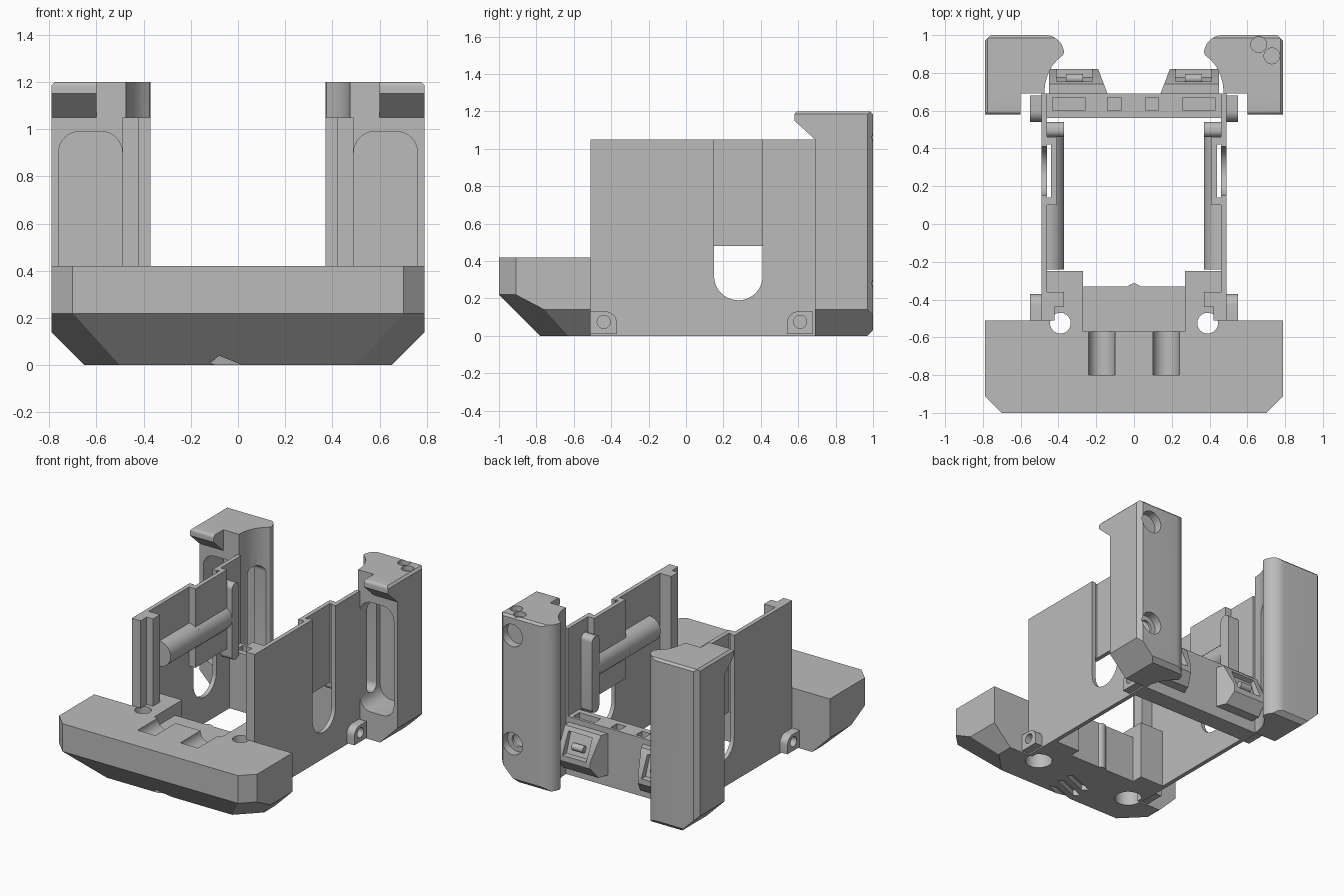
import bpy, bmesh, math
from mathutils import Vector, Matrix

old = bpy.data.objects.get("Cube")
if old:
    bpy.data.objects.remove(old, do_unlink=True)

grey = bpy.data.materials.new("plain grey plastic")
grey.use_nodes = True
grey.diffuse_color = (0.5, 0.5, 0.5, 1)
grey.node_tree.nodes["Principled BSDF"].inputs["Base Color"].default_value = (0.5, 0.5, 0.5, 1)
parts = []


def finish(bm, name, keep=True):
    bmesh.ops.recalc_face_normals(bm, faces=bm.faces[:])
    mesh = bpy.data.meshes.new(name)
    bm.to_mesh(mesh)
    bm.free()
    ob = bpy.data.objects.new(name, mesh)
    bpy.context.collection.objects.link(ob)
    if keep:
        mesh.materials.append(grey)
        parts.append(ob)
    else:
        ob.hide_render = True
    return ob


def prism(name, pts, axis, a, b, planes=(), keep=True):
    """Extrude a 2D outline along an axis, then trim it by outward planes."""
    place = {"x": lambda p, t: (t, p[0], p[1]),
             "y": lambda p, t: (p[0], t, p[1]),
             "z": lambda p, t: (p[0], p[1], t)}[axis]
    bm = bmesh.new()
    face = bm.faces.new([bm.verts.new(place(p, a)) for p in pts])
    ext = bmesh.ops.extrude_face_region(bm, geom=[face], use_keep_orig=True)
    move = Vector(place((0, 0), b - a))
    bmesh.ops.translate(bm, vec=move, verts=[v for v in ext["geom"] if isinstance(v, bmesh.types.BMVert)])
    for co, no in planes:
        bmesh.ops.bisect_plane(bm, geom=bm.verts[:] + bm.edges[:] + bm.faces[:], plane_co=co,
                               plane_no=no, clear_outer=True)
        bmesh.ops.holes_fill(bm, edges=[e for e in bm.edges if e.is_boundary], sides=0)
    return finish(bm, name, keep)


def rect(x0, y0, x1, y1):
    return [(x0, y0), (x1, y0), (x1, y1), (x0, y1)]


def box(name, lo, hi, planes=(), keep=True):
    return prism(name, rect(lo[0], lo[1], hi[0], hi[1]), "z", lo[2], hi[2], planes, keep)


def arc(cx, cy, r, a0, a1, n=16):
    angles = [math.radians(a0 + (a1 - a0) * i / n) for i in range(n + 1)]
    return [(cx + r * math.cos(t), cy + r * math.sin(t)) for t in angles]


def round_rect(x0, y0, x1, y1, r):
    return (arc(x1 - r, y1 - r, r, 0, 90, 8) + arc(x0 + r, y1 - r, r, 90, 180, 8)
            + arc(x0 + r, y0 + r, r, 180, 270, 8) + arc(x1 - r, y0 + r, r, 270, 360, 8))


def tube(cx, cy, r, axis, a, b):
    return prism("cutter", arc(cx, cy, r, 0, 348.75, 31), axis, a, b, keep=False)


def cut(ob, *cutters):
    for c in cutters:
        mod = ob.modifiers.new("cut", "BOOLEAN")
        mod.operation, mod.solver, mod.object = "DIFFERENCE", "EXACT", c
    bpy.context.view_layer.update()
    mesh = bpy.data.meshes.new_from_object(ob.evaluated_get(bpy.context.evaluated_depsgraph_get()))
    ob.modifiers.clear()
    ob.data = mesh
    mesh.materials.clear()
    mesh.materials.append(grey)
    for c in cutters:
        bpy.data.objects.remove(c, do_unlink=True)


def mirror(ob):
    """Rename the part as left and add its right-hand copy."""
    other = ob.copy()
    other.data = ob.data.copy()
    other.data.transform(Matrix.Diagonal((-1, 1, 1, 1)))
    other.data.flip_normals()
    base = ob.name
    ob.name, other.name = "left_" + base, "right_" + base
    bpy.context.collection.objects.link(other)
    parts.append(other)


# Front bumper with slanted underside and corners
trim = [((0, -1, .22), (0, -1, -1))]
for s in (-1, 1):
    trim += [((s * .7, -1, 0), (s, -1, 0)), ((s * .79, 0, .14), (s, 0, -1)),
             ((s * .7, -1, .22), (s, -1, -1.909))]
bumper = box("front_bumper", (-.79, -1, 0), (.79, -.51, .42), trim)
cutters = [box("cutter", (-.27, -.57, .34), (.27, -.4, .6), keep=False)]
for s in (-1, 1):
    cutters += [tube(s * .39, -.525, .055, "z", -.1, .6), tube(s * .39, -.525, .09, "z", -.1, .12),
                tube(s * .17, .42, .07, "y", -.8, -.55)]
# Slanted grooves under the bumper
for off in (-.09, 0, .09):
    cutters.append(prism("cutter", [(-.12, off - .7), (.08, off - .62), (.12, off - .65), (-.08, off - .73)],
                         "z", -.1, .04, keep=False))
cut(bumper, *cutters)

# Block and rib behind the bumper
box("bumper_web", (-.27, -.51, 0), (.27, -.33, .34))
prism("web_rib", arc(0, -.355, .04, 0, 348.75, 31), "z", 0, .34)

arm = box("bumper_arm", (.27, -.51, 0), (.46, -.25, .42))
cut(arm, tube(.39, -.525, .055, "z", -.1, .6), tube(.39, -.525, .09, "z", -.1, .12))
mirror(arm)

# Side walls with a round-ended slot
outline = [(-.51, 0), (.69, 0), (.69, 1.05)] + [(.41, 1.05)] + arc(.28, .32, .13, 0, -180, 20)
outline += [(.15, 1.05), (-.51, 1.05)]
mirror(prism("side_wall", outline, "x", .46, .49))
mirror(prism("slot_backing", [(.46, .1), (.41, .1), (.41, .46), (.46, .46), (.46, .42), (.44, .42),
                              (.44, .14), (.46, .14)], "z", .48, 1.05))
mirror(prism("wall_rod", arc(.46, .7, .09, 90, 270), "y", -.24, .11))
mirror(prism("wall_rod_rear", arc(.46, .7, .09, 110, 250), "y", .11, .46))
mirror(prism("wall_post", [(.46, -.51), (.46, -.36), (.37, -.36), (.37, -.44), (.42, -.44), (.42, -.51)],
             "z", .42, 1.05))
mirror(prism("rear_wall_post", round_rect(.46, .4, .54, .95, .035), "x", .37, .46))

# Screw bosses low on the walls
for name, y0, y1 in (("front_boss", -.51, -.37), ("rear_boss", .54, .68)):
    # One upper corner is rounded, on the side facing the middle
    if y0 < 0:
        pts = [(y0, .01), (y1, .01)] + arc(y1 - .06, .07, .06, 0, 90, 8) + [(y0, .13)]
    else:
        pts = [(y0, .01), (y1, .01), (y1, .13)] + arc(y0 + .06, .07, .06, 90, 180, 8)
    boss = prism(name, pts, "x", .49, .55)
    cut(boss, tube((y0 + y1) / 2, .075, .035, "x", .5, .6))
    mirror(boss)

# Rear cross bar with pockets open at the top
bar = box("rear_bar", (-.46, .56, 0), (.46, .69, .42))
cut(bar, *[box("cutter", (a, .6, .3), (b, .67, .6), keep=False)
           for a, b in ((-.43, -.26), (-.14, -.07), (.06, .13), (.26, .43))])

# Tilted pods on the back of the bar
pod = prism("rear_pod", [(.69, .08), (.76, .08), (.82, .16), (.82, .21), (.74, .38), (.69, .38)],
            "x", .14, .45, [((.14, .69, 0), (-.13, .05, 0))])
cut(pod, prism("cutter", [(.9, .2), (.82, .38), (.725, .34), (.775, .2)], "x", .22, .41, keep=False))
mirror(pod)
mirror(prism("pod_lens", arc(.77, .26, .025, 0, 337.5, 15), "x", .27, .36))

# Rear towers with concave inner side
plan = [(.79, .69), (.79, .97), (.76, 1), (.47, 1)] + arc(.47, .9, .1, 100, 175, 8)
plan += [(.375, .895), (.405, .87), (.435, .835), (.457, .79), (.471, .74), (.475, .69)]
tower = prism("rear_tower", plan, "z", 0, 1.2,
              [((.79, 0, .14), (1, 0, -1)), ((.79, 0, 1.185), (1, 0, 1)), ((0, 1, 1.185), (0, 1, 1)),
               ((0, 1, .03), (0, 1, -1))])
cut(tower, prism("cutter", round_rect(.49, .2, .76, .99, .09), "y", .6, .92, keep=False),
    prism("cutter", round_rect(.77, .27, .88, .93, .05), "x", .3, .6, keep=False))
mirror(tower)
lip = [(.69, 1.05), (.58, 1.15)] + arc(.6, 1.18, .02, 180, 90, 5) + [(.69, 1.2)]
mirror(prism("tower_lip", lip, "x", .6, .79, [((.79, 0, 1.185), (1, 0, 1))]))

# Screw holes in the left tower only
cut(tower, tube(.66, .95, .042, "z", 1.165, 1.3), tube(.73, .89, .042, "z", 1.165, 1.3),
    tube(.685, 1.06, .08, "y", .94, 1.1), tube(.685, .28, .08, "y", .94, 1.1),
    tube(.685, .28, .045, "y", .9, 1.1))

# Smooth only the rounded faces
bpy.ops.object.select_all(action="DESELECT")
for ob in parts:
    ob.select_set(True)
bpy.context.view_layer.objects.active = parts[0]
bpy.ops.object.shade_smooth_by_angle(angle=math.radians(30))
